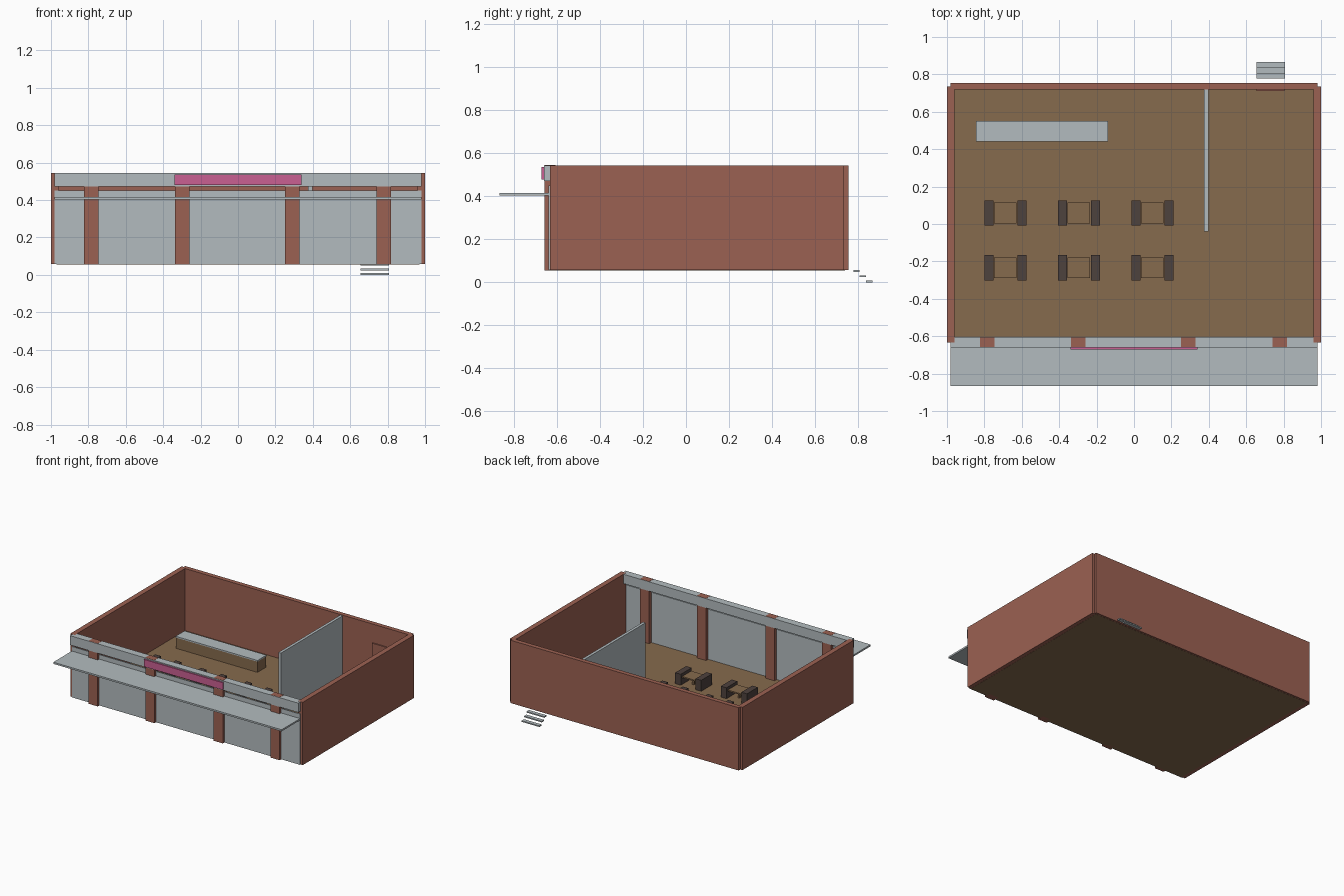
import bpy

cube = bpy.data.objects.get("Cube")
if cube:
    bpy.data.objects.remove(cube, do_unlink=True)


def material(name, rgb):
    mat = bpy.data.materials.new(name)
    mat.use_nodes = True
    mat.diffuse_color = (*rgb, 1)
    shader = next(n for n in mat.node_tree.nodes if n.type == 'BSDF_PRINCIPLED')
    shader.inputs["Base Color"].default_value = (*rgb, 1)
    return mat


brick = material("brick red", (0.33, 0.12, 0.085))
grey = material("pale grey", (0.45, 0.50, 0.52))
wood = material("floor wood", (0.24, 0.145, 0.075))
dark = material("dark upholstery", (0.076, 0.054, 0.048))
pink = material("sign pink", (0.59, 0.115, 0.29))


def box(name, x, y, z, mat):
    """Box spanning the given (low, high) range on each axis."""
    bpy.ops.mesh.primitive_cube_add(size=1)
    ob = bpy.context.object
    ob.name = name
    ob.location = [(a + b) / 2 for a, b in (x, y, z)]
    ob.scale = [b - a for a, b in (x, y, z)]
    ob.data.materials.append(mat)
    return ob


BASE, TOP = 0.057, 0.545
FLOOR = BASE + 0.005

# Floor and walls
box("floor", (-0.97, 0.97), (-0.635, 0.74), (BASE - 0.001, FLOOR), wood)
for side, x in (("right", (-1, -0.96)), ("left", (0.96, 1))):
    box(side + "_wall", x, (-0.633, 0.735), (BASE, TOP), brick)
box("back_wall", (-0.982, 0.982), (0.72, 0.755), (BASE, TOP), brick)
box("partition", (0.375, 0.397), (-0.04, 0.72), (BASE, TOP - 0.005), grey)
box("back_door", (0.655, 0.805), (0.711, 0.725), (BASE, 0.4), brick)

# Shop front
box("front_window", (-0.982, 0.982), (-0.64, -0.632), (BASE, 0.452), grey)
box("fascia", (-0.982, 0.982), (-0.661, -0.604), (0.472, TOP - 0.0005), grey)
box("awning", (-0.982, 0.982), (-0.867, -0.638), (0.404, 0.417), grey)
box("sign_board", (-0.34, 0.34), (-0.672, -0.66), (0.48, 0.536), pink)
for x in (-0.785, -0.298, 0.291, 0.78):
    box("front_pillar", (x - 0.039, x + 0.039), (-0.658, -0.606),
        (BASE - 0.001, TOP + 0.0005), brick)

# Serving counter
box("counter_body", (-0.843, -0.142), (0.442, 0.548), (BASE, 0.146), wood)
box("counter_top", (-0.845, -0.14), (0.44, 0.55), (0.146, 0.156), grey)

# Dining booths: two benches around a pedestal table
for cx in (-0.688, -0.295, 0.098):
    for cy in (0.059, -0.234):
        for s in (-1, 1):
            mid = cx + s * 0.088
            box("bench", (mid - 0.024, mid + 0.024), (cy - 0.067, cy + 0.067),
                (BASE, 0.147), dark)
        box("table_top", (cx - 0.06, cx + 0.06), (cy - 0.056, cy + 0.056),
            (0.117, 0.127), wood)
        box("table_leg", (cx - 0.008, cx + 0.008), (cy - 0.008, cy + 0.008),
            (BASE, 0.117), wood)

# Floating steps at the back door
for i in range(3):
    y = 0.838 - i * 0.03
    z = i * 0.0245
    box("back_step", (0.655, 0.807), (y, y + 0.029), (z, z + 0.009), grey)
